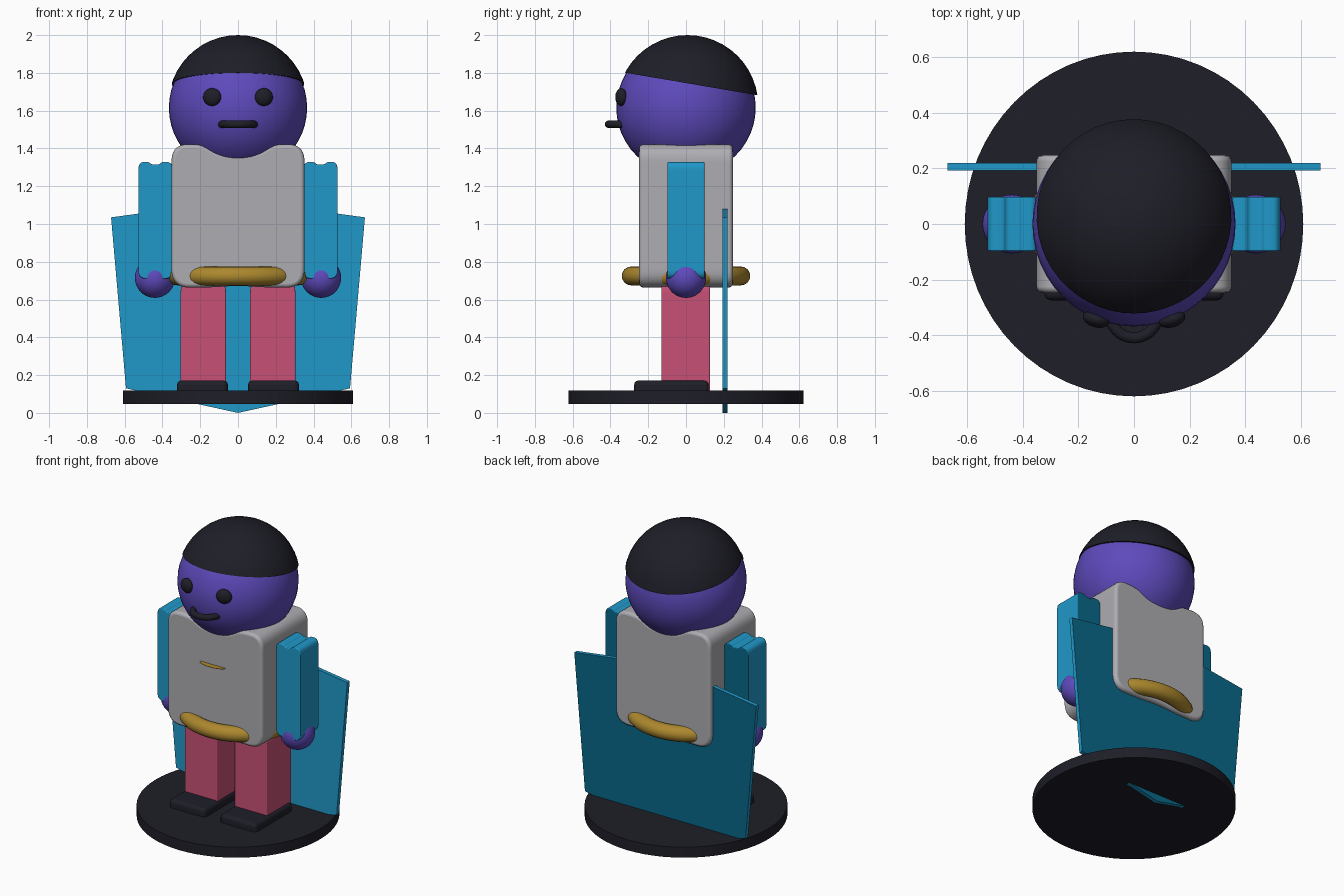
import bpy, bmesh, math
from mathutils import Vector, Matrix

if "Cube" in bpy.data.objects:
    bpy.data.objects.remove(bpy.data.objects["Cube"])


def material(name, r, g, b):
    def lin(c):
        c /= 255
        return c / 12.92 if c <= 0.04045 else ((c + 0.055) / 1.055) ** 2.4
    m = bpy.data.materials.new(name)
    m.diffuse_color = (lin(r), lin(g), lin(b), 1)
    m.use_nodes = True
    m.node_tree.nodes["Principled BSDF"].inputs["Base Color"].default_value = m.diffuse_color
    return m


PURPLE = material("purple skin", 94, 74, 188)
BLUE = material("blue cloth", 32, 152, 201)
TEAL = material("dark blue backing", 8, 104, 138)
GREY = material("grey shirt", 174, 173, 178)
PINK = material("pink trousers", 200, 81, 118)
GOLD = material("gold trim", 172, 136, 46)
DARK = material("near black", 30, 30, 40)


def finish(bm, name, mat, angle=35):
    """Turn a bmesh into an object, smooth below the given angle."""
    bmesh.ops.recalc_face_normals(bm, faces=bm.faces[:])
    me = bpy.data.meshes.new(name)
    bm.to_mesh(me)
    bm.free()
    me.materials.append(mat)
    for p in me.polygons:
        p.use_smooth = True
    me.set_sharp_from_angle(angle=math.radians(angle))
    ob = bpy.data.objects.new(name, me)
    bpy.context.collection.objects.link(ob)
    return ob


def keep_flat(ob):
    """Large faces stay flat, bevels stay smooth."""
    mod = ob.modifiers.new("flat faces", 'WEIGHTED_NORMAL')
    mod.keep_sharp = True
    return ob


def back_colour(ob, mat):
    """Second colour on the faces turned to the back."""
    ob.data.materials.append(mat)
    for p in ob.data.polygons:
        if p.normal.y > 0.7:
            p.material_index = 1


def bevel_sharp(bm, width, segments=3):
    bmesh.ops.recalc_face_normals(bm, faces=bm.faces[:])
    edges = [e for e in bm.edges if e.calc_face_angle(0) > math.radians(40)]
    bmesh.ops.bevel(bm, geom=edges, offset=width, segments=segments,
                    profile=0.5, affect='EDGES', clamp_overlap=True)


def rounded(points, steps=3):
    """Corner cutting on a closed outline."""
    pts = [Vector(p) for p in points]
    for _ in range(steps):
        pts = [q for a, b in zip(pts, pts[1:] + pts[:1])
               for q in (a.lerp(b, 0.25), a.lerp(b, 0.75))]
    return pts


def mirrored(half):
    """Close a half outline, listed bottom centre to top centre."""
    return half + [(-x, z) for x, z in reversed(half) if x > 1e-6]


def prism(name, outline, y0, y1, mat, bevel=0.0, cx=0.0):
    bm = bmesh.new()
    face = bm.faces.new([bm.verts.new((cx + x, y0, z)) for x, z in outline])
    ext = bmesh.ops.extrude_face_region(bm, geom=[face])
    verts = [v for v in ext['geom'] if isinstance(v, bmesh.types.BMVert)]
    bmesh.ops.translate(bm, vec=(0, y1 - y0, 0), verts=verts)
    if bevel:
        bevel_sharp(bm, bevel)
    return keep_flat(finish(bm, name, mat))


def box(name, lo, hi, mat, bevel):
    lo, hi = Vector(lo), Vector(hi)
    bm = bmesh.new()
    bmesh.ops.create_cube(bm, size=1, matrix=Matrix.Translation((lo + hi) / 2)
                          @ Matrix.Diagonal((*(hi - lo), 1)))
    bevel_sharp(bm, bevel)
    return keep_flat(finish(bm, name, mat))


def ball_mesh(centre, size, turn=0.0):
    bm = bmesh.new()
    bmesh.ops.create_uvsphere(bm, u_segments=48, v_segments=24, radius=1,
                              matrix=Matrix.Translation(centre)
                              @ Matrix.Rotation(turn, 4, 'Z')
                              @ Matrix.Diagonal((*size, 1)))
    return bm


def ring(name, centre, major, minor, mat, sx=1.0, n=64, k=16):
    """Horizontal torus, stretched sideways by sx."""
    bm = bmesh.new()
    rows = []
    for i in range(n):
        a = math.tau * i / n
        row = []
        for j in range(k):
            b = math.tau * j / k
            r = major + minor * math.cos(b)
            row.append(bm.verts.new(Vector(centre) + Vector(
                (sx * r * math.cos(a), r * math.sin(a), minor * math.sin(b)))))
        rows.append(row)
    for i in range(n):
        p, q = rows[i], rows[(i + 1) % n]
        for j in range(k):
            m = (j + 1) % k
            bm.faces.new((p[j], q[j], q[m], p[m]))
    return finish(bm, name, mat, 60)


def disc(name, centre, rx, ry, height, mat, n=64):
    bm = bmesh.new()
    bmesh.ops.create_cone(bm, cap_ends=True, segments=n, radius1=1, radius2=1,
                          depth=1, matrix=Matrix.Translation(centre)
                          @ Matrix.Diagonal((rx, ry, height, 1)))
    return finish(bm, name, mat)


# Round stand
disc("base", (0, 0, 0.083), 0.61, 0.621, 0.07, DARK)

# Cape: flat kite-ended panel passing through torso and stand
cape = prism("cape", mirrored([(0, 0.0), (0.593, 0.13), (0.672, 1.035), (0, 1.127)]),
             0.193, 0.219, BLUE)
back_colour(cape, TEAL)

# Torso with raised shoulders
prism("torso", rounded(mirrored([
    (0, 0.675), (0.15, 0.663), (0.352, 0.663), (0.352, 0.86), (0.352, 1.24),
    (0.352, 1.42), (0.18, 1.423), (0.1, 1.37), (0, 1.37)])),
    -0.248, 0.248, GREY, 0.022)

# Belt and thin chest badge
ring("belt", (0, 0, 0.725), 0.29, 0.05, GOLD, sx=1.1)
disc("chest_badge", (-0.01, -0.25, 1.14), 0.092, 0.037, 0.002, GOLD, 24)

# Limbs on both sides
arm = mirrored([(0, 0.71), (0.091, 0.71), (0.091, 0.8), (0.091, 1.24),
                (0.091, 1.326), (0.035, 1.33), (0.022, 1.315), (0, 1.315)])
leg = mirrored([(0, 0.11), (0.12, 0.11), (0.12, 0.64), (0.117, 0.667),
                (0.105, 0.682), (0.08, 0.69), (0, 0.69)])
for s, side in ((-1, "left"), (1, "right")):
    sleeve = prism(side + "_arm", rounded(arm), -0.098, 0.098, BLUE, 0.006,
                   cx=s * 0.437)
    back_colour(sleeve, TEAL)
    finish(ball_mesh((s * 0.44, 0, 0.715), (0.106,) * 3), side + "_hand", PURPLE)
    prism(side + "_leg", leg, -0.13, 0.127, PINK, 0.006, cx=s * 0.184)
    c = s * 0.188
    box(side + "_shoe", (c - 0.135, -0.275, 0.085), (c + 0.135, 0.122, 0.172), DARK, 0.025)
    finish(ball_mesh((s * 0.137, -0.343, 1.672), (0.049, 0.029, 0.047), s * 0.3),
           side + "_eye", DARK)

# Head and curved mouth
finish(ball_mesh((0, 0, 1.615), (0.366, 0.369, 0.36)), "head", PURPLE)
ring("mouth", (0, -0.323, 1.528), 0.087, 0.02, DARK, n=40, k=12)

# Hair cap: larger ball sliced by a plane sloping down to the back
bm = ball_mesh((0, 0.008, 1.628), (0.37, 0.374, 0.372))
cut = bmesh.ops.bisect_plane(bm, geom=bm.verts[:] + bm.edges[:] + bm.faces[:],
                             plane_co=(0, 0, 1.746), plane_no=(0, 0.17, 1),
                             clear_inner=True)
rim = [e for e in cut['geom_cut'] if isinstance(e, bmesh.types.BMEdge)]
bmesh.ops.contextual_create(bm, geom=rim)
finish(bm, "hair", DARK)
